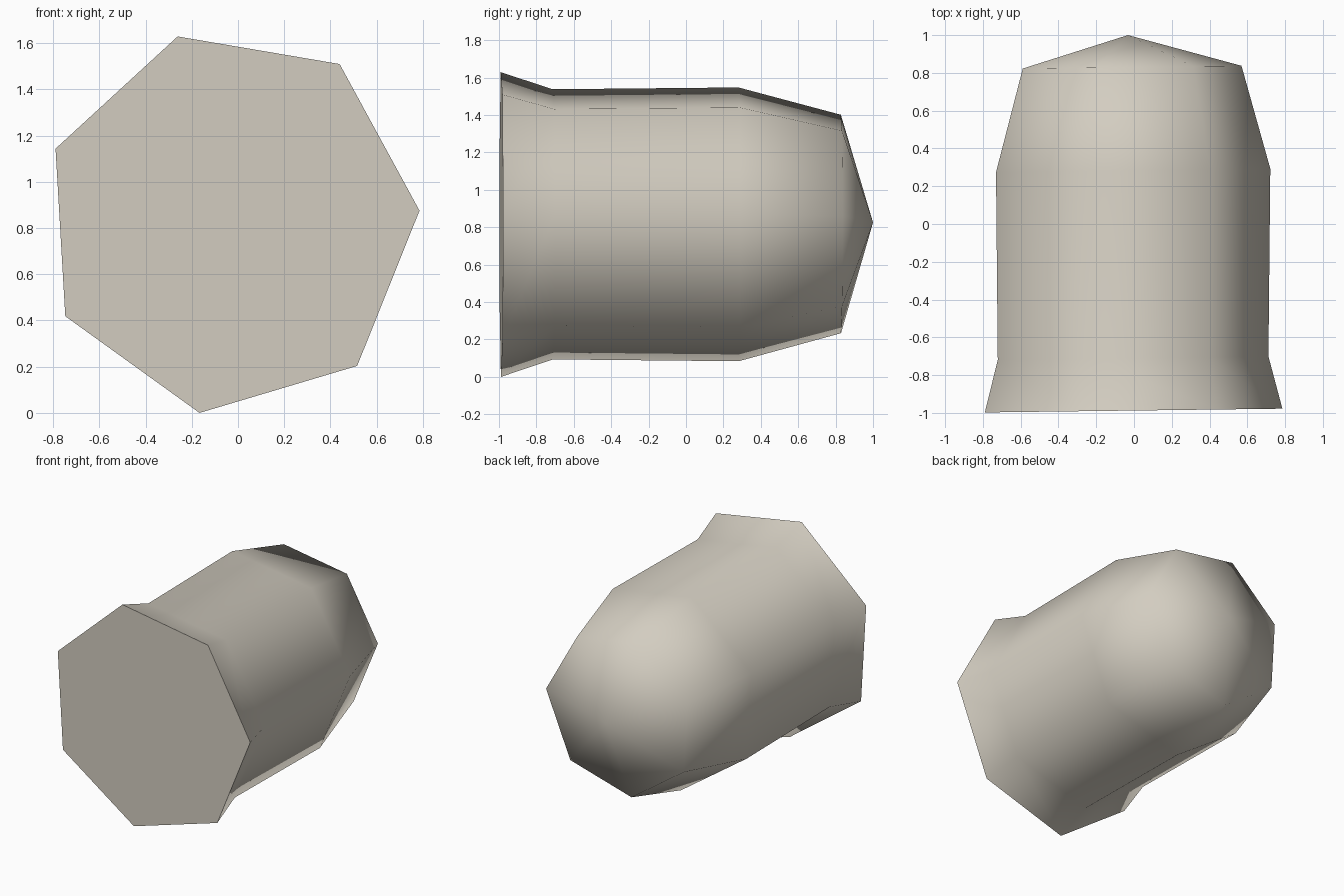
import bpy, bmesh, math

cube = bpy.data.objects.get("Cube")
if cube:
    bpy.data.objects.remove(cube, do_unlink=True)

# One warm stone colour
COLOR = (0.65, 0.61, 0.53, 1.0)
mat = bpy.data.materials.new("warm_stone")
mat.use_nodes = True
mat.diffuse_color = COLOR
mat.node_tree.nodes["Principled BSDF"].inputs["Base Color"].default_value = COLOR

SIDES = 7
START = math.radians(3.4)
CX, CZ = -0.032, 0.83
TILT = 0.0127  # slight turn of every ring about the vertical

# Profile from flared mouth to rounded back: (y, x radius, z radius)
PROFILE = [(-0.988, 0.819, 0.837),
           (-0.71, 0.745, 0.742),
           (0.283, 0.755, 0.752),
           (0.83, 0.602, 0.6)]

bm = bmesh.new()


def ring(y, rx, rz):
    verts = []
    for i in range(SIDES):
        a = START + math.tau * i / SIDES
        dx = rx * math.cos(a)
        verts.append(bm.verts.new((CX + dx, y + TILT * dx, CZ + rz * math.sin(a))))
    return verts


rings = [ring(*p) for p in PROFILE]
tip = bm.verts.new((CX, 1.0, CZ))

# Side walls
for near, far in zip(rings, rings[1:]):
    for i in range(SIDES):
        j = (i + 1) % SIDES
        bm.faces.new((near[i], near[j], far[j], far[i]))

# Pointed back
for i in range(SIDES):
    bm.faces.new((rings[-1][i], rings[-1][(i + 1) % SIDES], tip))
for f in bm.faces:
    f.smooth = True

# Flat front cap with a hard rim
cap = bm.faces.new(rings[0])
cap.smooth = False
for e in cap.edges:
    e.smooth = False

bmesh.ops.recalc_face_normals(bm, faces=bm.faces)
mesh = bpy.data.meshes.new("flared_body")
bm.to_mesh(mesh)
bm.free()
mesh.materials.append(mat)
body = bpy.data.objects.new("flared_body", mesh)

# Rest the lowest corner on the ground
lowest = min(v.co.z for v in mesh.vertices)
for v in mesh.vertices:
    v.co.z -= lowest
bpy.context.collection.objects.link(body)
